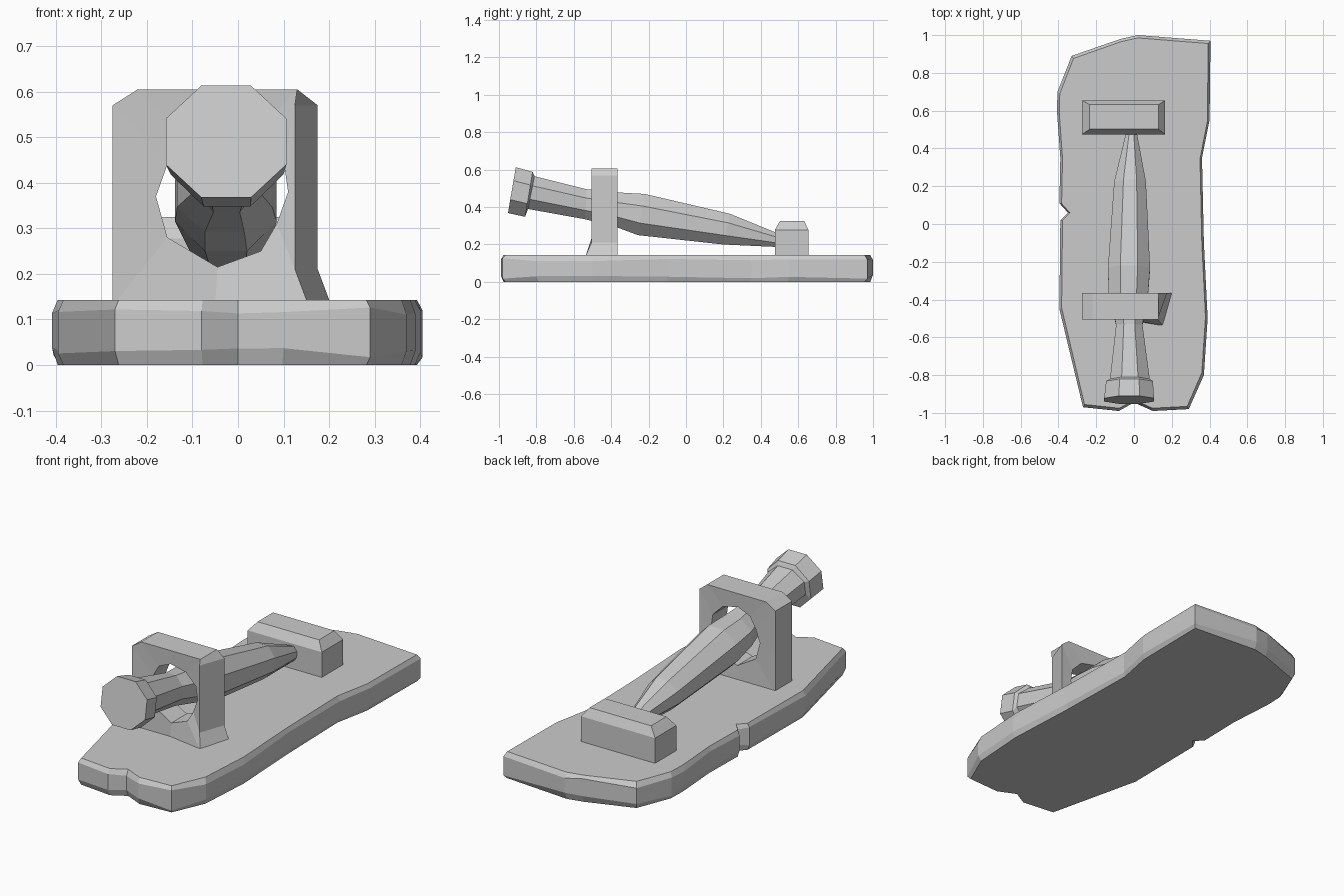
import bpy
import bmesh
import random
from mathutils import Vector

random.seed(4)
if "Cube" in bpy.data.objects:
    bpy.data.objects.remove(bpy.data.objects["Cube"], do_unlink=True)

stone = bpy.data.materials.new("stone_grey")
stone.use_nodes = True
GREY = (0.6, 0.6, 0.6, 1)
stone.diffuse_color = GREY
stone.node_tree.nodes["Principled BSDF"].inputs["Base Color"].default_value = GREY


def loft(name, rings, closed=False):
    """Skin equal-length rings; cap the ends, or join last to first."""
    bm = bmesh.new()
    loops = [[bm.verts.new(p) for p in ring] for ring in rings]
    n = len(loops[0])
    pairs = list(zip(loops, loops[1:]))
    if closed:
        pairs.append((loops[-1], loops[0]))
    else:
        bm.faces.new(loops[0])
        bm.faces.new(loops[-1])
    for a, b in pairs:
        for i in range(n):
            j = (i + 1) % n
            bm.faces.new((a[i], a[j], b[j], b[i]))
    bmesh.ops.recalc_face_normals(bm, faces=bm.faces)
    mesh = bpy.data.meshes.new(name)
    bm.to_mesh(mesh)
    bm.free()
    mesh.materials.append(stone)
    obj = bpy.data.objects.new(name, mesh)
    bpy.context.collection.objects.link(obj)
    return obj


# Rough slab with worn edges and chipped notches
outline = [(-.27, -.97), (-.08, -.99), (0, -.945), (.1, -.99), (.29, -.98),
           (.37, -.8), (.39, -.5), (.37, -.1), (.36, .35), (.4, .55),
           (.405, .97), (.02, 1), (-.07, .98), (-.33, .89), (-.405, .7),
           (-.408, .6), (-.39, .35), (-.395, .11), (-.35, .06),
           (-.39, .02), (-.395, -.45)]


def slab_ring(scale, z, jitter):
    return [(x * scale, y * (1 + scale) / 2, z + random.uniform(0, jitter))
            for x, y in outline]


loft("slab", [slab_ring(.97, 0, 0), slab_ring(1, .015, .025),
              slab_ring(1, .11, .02), slab_ring(.97, .143, 0)])

# Upright frame pierced by a rough round hole
outer = [(-.275, .13), (-.05, .13), (.205, .13), (.175, .21), (.175, .4),
         (.175, .57), (.13, .605), (-.05, .605), (-.22, .605),
         (-.275, .57), (-.275, .35)]
hole = [(-.155, .28), (-.045, .215), (.05, .25), (.085, .31), (.11, .38),
        (.1, .45), (.04, .51), (-.05, .53), (-.12, .5), (-.155, .44),
        (-.18, .37)]


def front_point(x, z):
    foot = x > .2
    return (x - .05 if x > .15 else x, -.54 if foot else -.505, z)


loft("front_frame", [[front_point(x, z) for x, z in outer],
                     [(x, -.365, z) for x, z in outer],
                     [(x, -.37, z) for x, z in hole],
                     [(x, -.5, z) for x, z in hole]], closed=True)


# Rear block with a chamfered top
def rectangle(x0, x1, y0, y1, z):
    return [(x0, y0, z), (x1, y0, z), (x1, y1, z), (x0, y1, z)]


loft("rear_block", [rectangle(-.275, .165, .475, .655, .13),
                    rectangle(-.275, .165, .475, .655, .278),
                    rectangle(-.235, .13, .502, .632, .325)])

# Eight-sided tapered peg with a wide head
CORNER = .414
octagon = [(-CORNER, 1), (CORNER, 1), (1, CORNER), (1, -CORNER),
           (CORNER, -1), (-CORNER, -1), (-1, -CORNER), (-1, CORNER)]


def peg_ring(top, bottom, left, right):
    top, bottom = Vector((0, *top)), Vector((0, *bottom))
    mid, up = (top + bottom) / 2, (top - bottom) / 2
    across = Vector(((right - left) / 2, 0, 0))
    mid.x = (left + right) / 2
    return [mid + across * u + up * v for u, v in octagon]


loft("peg", [
    peg_ring((-.91, .613), (-.952, .368), -.158, .106),
    peg_ring((-.82, .588), (-.86, .348), -.148, .1),
    peg_ring((-.81, .565), (-.845, .39), -.127, .083),
    peg_ring((-.53, .495), (-.54, .335), -.095, .045),
    peg_ring((-.36, .478), (-.37, .292), -.134, .075),
    peg_ring((-.22, .47), (-.257, .25), -.138, .085),
    peg_ring((.235, .364), (.2, .2), -.105, .063),
    peg_ring((.485, .262), (.48, .187), -.042, .015)])
